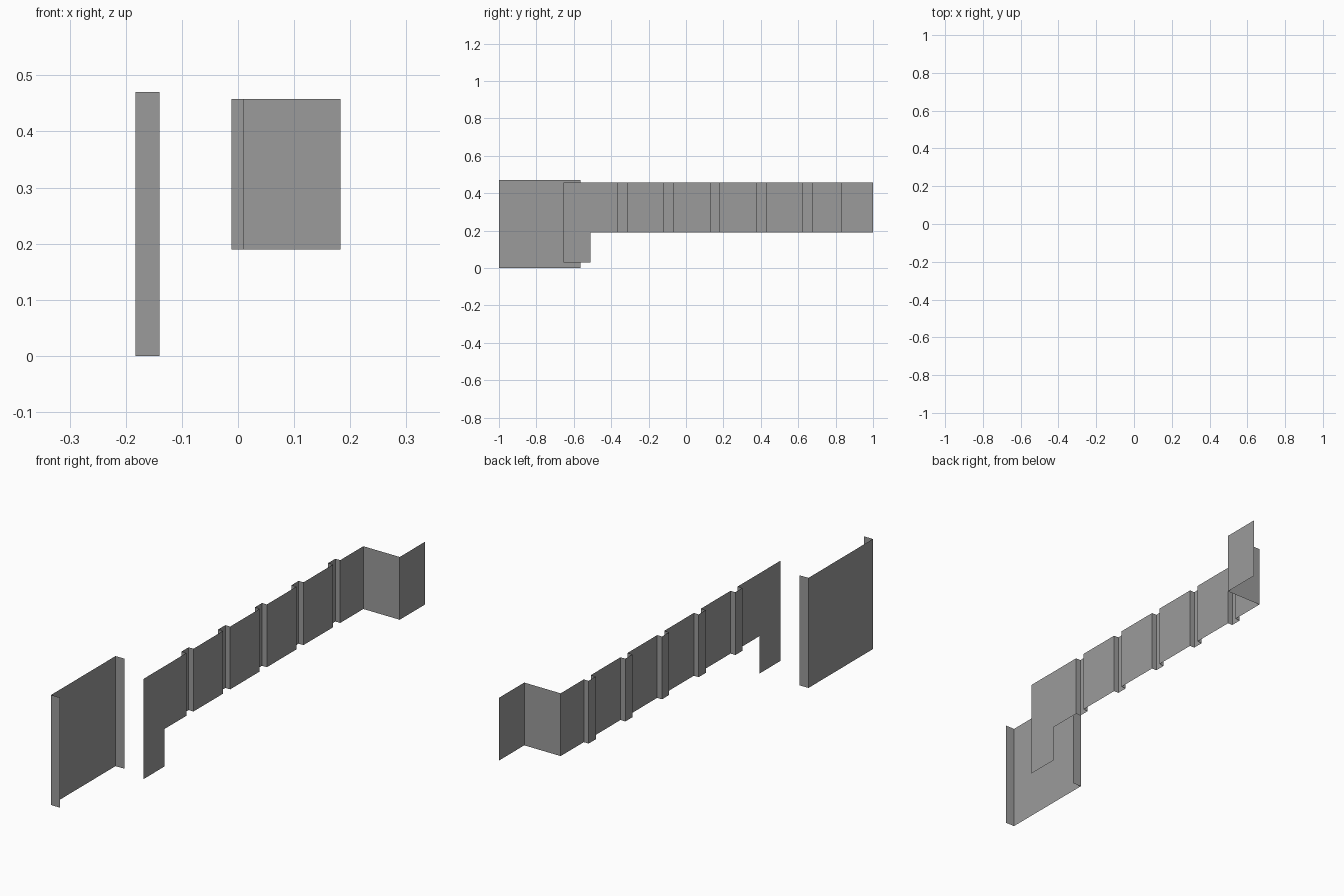
import bpy
import bmesh

if "Cube" in bpy.data.objects:
    bpy.data.objects.remove(bpy.data.objects["Cube"])

# single flat grey for all sheet parts
grey = bpy.data.materials.new("plain_grey")
grey.diffuse_color = (0.33, 0.33, 0.33, 1.0)
grey.use_nodes = True
grey.node_tree.nodes["Principled BSDF"].inputs["Base Color"].default_value = grey.diffuse_color


def sheet(name, path, z0, z1):
    """Raise a plan-view polyline into a thin upright folded sheet."""
    bm = bmesh.new()
    verts = [bm.verts.new((x, y, z0)) for x, y in path]
    edges = [bm.edges.new(pair) for pair in zip(verts, verts[1:])]
    top = bmesh.ops.extrude_edge_only(bm, edges=edges)["geom"]
    bmesh.ops.translate(bm, vec=(0, 0, z1 - z0),
                        verts=[g for g in top if isinstance(g, bmesh.types.BMVert)])
    bmesh.ops.recalc_face_normals(bm, faces=bm.faces)
    mesh = bpy.data.meshes.new(name)
    bm.to_mesh(mesh)
    bm.free()
    mesh.materials.append(grey)
    obj = bpy.data.objects.new(name, mesh)
    bpy.context.collection.objects.link(obj)
    return obj


WALL_X, RIB_X, END_X = 0.011, -0.012, 0.183
Z_LOW, Z_TOP = 0.19, 0.458

# long wall with five square channel ribs folded towards -x
path = [(WALL_X, -0.655), (WALL_X, -0.51)]
for i in range(5):
    y = -0.34 + 0.2475 * i
    a, b = y - 0.024, y + 0.024
    path += [(WALL_X, a), (RIB_X, a), (RIB_X, b), (WALL_X, b)]
# stepped return at the back end
path += [(WALL_X, 0.83), (END_X, 0.83), (END_X, 1.0)]
sheet("ribbed_wall", path, Z_LOW, Z_TOP)

# short leg hanging below the front end of the wall
sheet("wall_leg", [(WALL_X, -0.655), (WALL_X, -0.51)], 0.03, Z_LOW)

# separate tall panel with a flange at each end
sheet("flanged_panel",
      [(-0.14, -1.0), (-0.183, -1.0), (-0.183, -0.565), (-0.14, -0.565)],
      0.0, 0.47)
